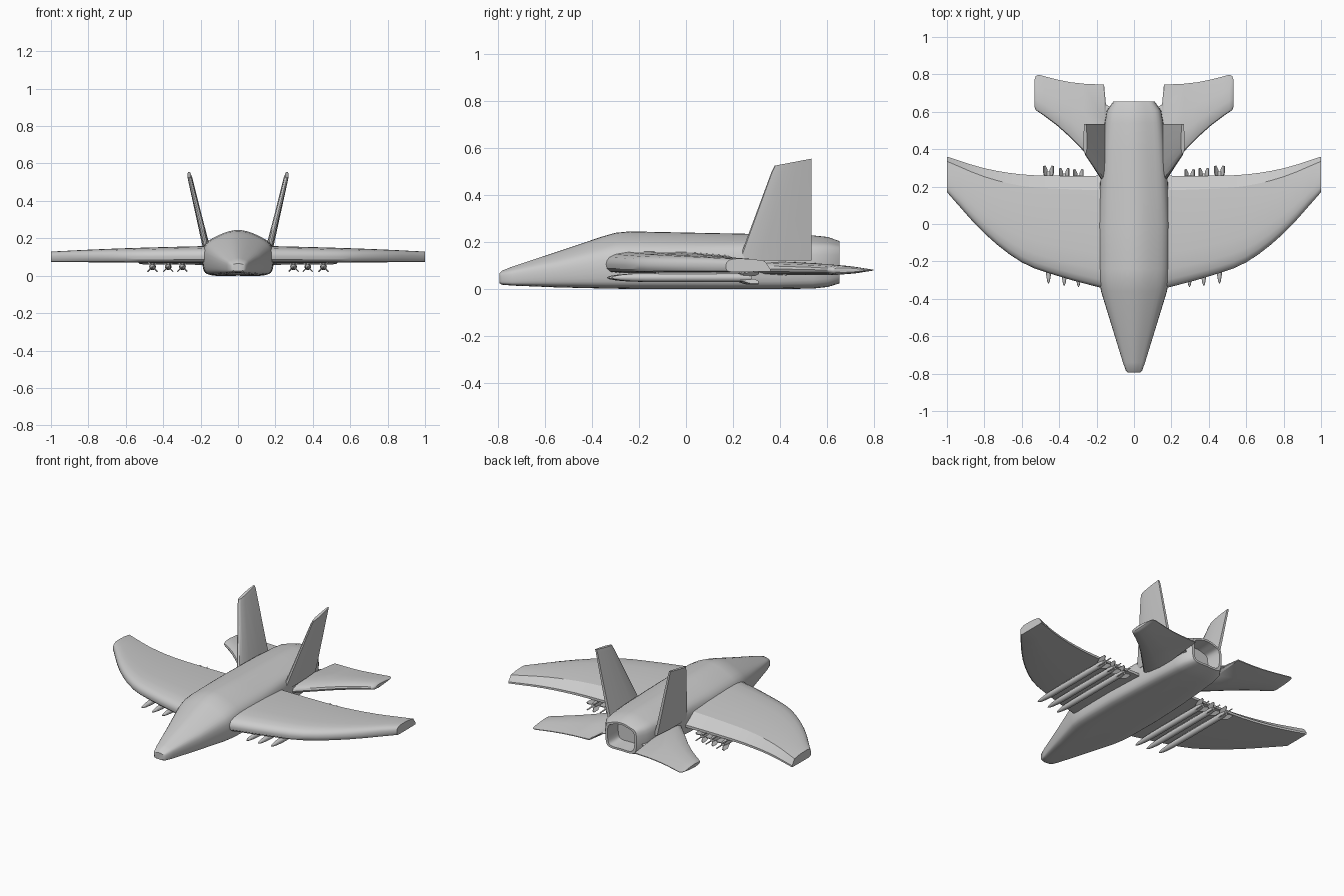
import bpy, bmesh, math
from mathutils import Vector


def spline(pts, n, closed=False):
    """Catmull-Rom curve through points of any dimension."""
    pts = [Vector(p) for p in pts]
    m, out = len(pts), []
    for i in range(m if closed else m - 1):
        if closed:
            a, b, c, d = (pts[(i + k) % m] for k in (-1, 0, 1, 2))
        else:
            b, c = pts[i], pts[i + 1]
            a = pts[i - 1] if i else b * 2 - c
            d = pts[i + 2] if i + 2 < m else c * 2 - b
        for k in range(n):
            t = k / n
            out.append(b + (c - a) * t / 2 + (a * 2 - b * 5 + c * 4 - d) * t**2 / 2
                       + (b * 3 - a - c * 3 + d) * t**3 / 2)
    return out if closed else out + [pts[-1]]


def add_loft(bm, rings):
    """Skin a list of closed rings and cap both ends."""
    vs = [[bm.verts.new(p) for p in r] for r in rings]
    n = len(vs[0])
    for r, s in zip(vs, vs[1:]):
        for i in range(n):
            j = (i + 1) % n
            bm.faces.new((r[i], r[j], s[j], s[i]))
    bm.faces.new(vs[0])
    bm.faces.new(vs[-1])


def finish(name, bm, mirror=True, angle=35):
    bmesh.ops.recalc_face_normals(bm, faces=bm.faces)
    me = bpy.data.meshes.new(name)
    bm.to_mesh(me)
    bm.free()
    ob = bpy.data.objects.new(name, me)
    bpy.context.collection.objects.link(ob)
    bpy.ops.object.select_all(action='DESELECT')
    ob.select_set(True)
    bpy.context.view_layer.objects.active = ob
    bpy.ops.object.shade_smooth_by_angle(angle=math.radians(angle))
    if mirror:
        ob.modifiers.new("mirror", 'MIRROR')
    return ob


# Fuselage: y, half width, bottom, lower side, upper side, top
def body_ring(y, w, zb, zl, zh, zt, roof=0.55):
    zr = zh + (zt - zh) * 0.68
    half = [(w * 0.78, zb + 0.003), (w, zl), (w * 0.97, zh), (w * roof, zr)]
    pts = [(0, zb)] + half + [(0, zt)] + [(-x, z) for x, z in reversed(half)]
    return [(p.x, y, p.y) for p in spline(pts, 4, True)]


stations = [
    (-0.795, 0.030, 0.024, 0.035, 0.058, 0.066), (-0.785, 0.042, 0.018, 0.032, 0.062, 0.077),
    (-0.74, 0.058, 0.014, 0.032, 0.072, 0.095), (-0.55, 0.115, 0.007, 0.04, 0.105, 0.158),
    (-0.36, 0.172, 0.003, 0.045, 0.145, 0.222), (-0.30, 0.182, 0.002, 0.045, 0.155, 0.239),
    (-0.24, 0.186, 0.001, 0.045, 0.158, 0.245), (0.0, 0.188, 0.0, 0.045, 0.16, 0.24),
    (0.20, 0.178, 0.0, 0.045, 0.165, 0.236), (0.40, 0.165, 0.001, 0.05, 0.17, 0.232),
    (0.54, 0.153, 0.003, 0.055, 0.17, 0.228), (0.605, 0.142, 0.010, 0.06, 0.17, 0.221),
    (0.655, 0.108, 0.025, 0.07, 0.165, 0.203)]
rings = [body_ring(*s) for s in stations]


# Hollow exhaust: the rim turns inwards and runs forward
def shrink(ring, f, y):
    return [(x * f, y, 0.115 + (z - 0.115) * f) for x, _, z in ring]


rings += [shrink(rings[-1], 0.86, 0.655), shrink(rings[-1], 0.78, 0.56)]
bm = bmesh.new()
add_loft(bm, rings)
finish("fuselage", bm, mirror=False, angle=40)


# Main wings: x, leading y, trailing y, bottom, top
airfoil = [(0, .4), (.006, .58), (.025, .74), (.07, .88), (.16, .98), (.3, 1), (.6, .97),
           (.87, .82), (1, .2), (1, .02), (.6, 0), (.1, 0), (.03, .06), (.007, .2)]


def wing_ring(x, y0, y1, zb, zt, profile=airfoil):
    return [(x, y0 + u * (y1 - y0), zb + v * (zt - zb)) for u, v in profile]


outline = spline([(0.10, -0.36, 0.26, 0.068, 0.162), (0.20, -0.335, 0.258, 0.068, 0.158),
                  (0.40, -0.28, 0.258, 0.069, 0.153), (0.60, -0.205, 0.265, 0.07, 0.147),
                  (0.80, -0.05, 0.298, 0.072, 0.139), (1.0, 0.17, 0.36, 0.073, 0.129)], 3)
bm = bmesh.new()
add_loft(bm, [wing_ring(*s) for s in outline])
finish("wings", bm, angle=30)

# Tailplanes: same layout, thinner section with rounded tip
lens = [(0, .5), (.02, .72), (.1, .9), (.3, 1), (.6, .88), (1, .55), (1, .45),
        (.6, .12), (.3, 0), (.1, .1), (.02, .28)]
tail = [(0.12, .24, .62, .058, .118), (0.15, .27, .64, .058, .117), (0.16, .28, .745, .058, .116),
        (0.27, .39, .75, .059, .111), (0.34, .462, .758, .059, .108), (0.41, .525, .772, .06, .105),
        (0.48, .578, .79, .06, .101), (0.51, .598, .798, .061, .099), (0.526, .61, .79, .064, .096),
        (0.532, .625, .77, .07, .09)]
bm = bmesh.new()
add_loft(bm, [wing_ring(*s, profile=lens) for s in tail])
finish("tailplanes", bm)

# Canted tail fins: x, z front, z rear, leading y, trailing y, half thickness
fin_lens = [(0, 0), (.02, .45), (.1, .8), (.3, 1), (.65, .9), (1, .5),
            (1, -.5), (.65, -.9), (.3, -1), (.1, -.8), (.02, -.45)]
fins = [(0.160, .12, .12, .225, .535, .022), (0.178, .19, .19, .25, .535, .019),
        (0.255, .50, .535, .365, .535, .012), (0.261, .525, .555, .378, .535, .010)]
bm = bmesh.new()
add_loft(bm, [[(x + v * t, y0 + u * (y1 - y0), z0 + u * (z1 - z0)) for u, v in fin_lens]
              for x, z0, z1, y0, y1, t in fins])
finish("tail_fins", bm)

# Missiles under the wings: nose cone, tube and four crossed fins
shape = [(0, .002), (.012, .007), (.04, .012), (.09, .0165), (.15, .018), (.56, .018), (.60, .013)]
for k, (x, y) in enumerate([(0.297, -0.337), (0.373, -0.33), (0.457, -0.318)]):
    bm = bmesh.new()
    zc = 0.048
    add_loft(bm, [[(x + r * math.cos(a * math.tau / 12), y + d, zc + r * math.sin(a * math.tau / 12))
                   for a in range(12)] for d, r in shape])
    for q in range(4):
        a = math.pi / 4 + q * math.pi / 2
        c, s = math.cos(a), math.sin(a)
        blade = [(0.012, .53), (0.024, .56), (0.037, .59), (0.037, .627), (0.026, .63), (0.012, .61)]
        add_loft(bm, [[(x + c * r - s * t, y + d, zc + s * r + c * t) for r, d in blade]
                      for t in (-.003, .003)])
    # Short mount joining the tube to the wing
    add_loft(bm, [[(x + dx, y + d, z) for dx, d in
                   ((-.006, .2), (.006, .2), (.006, .45), (-.006, .45))] for z in (.055, .08)])
    finish(f"missile_pair_{k + 1}", bm)
